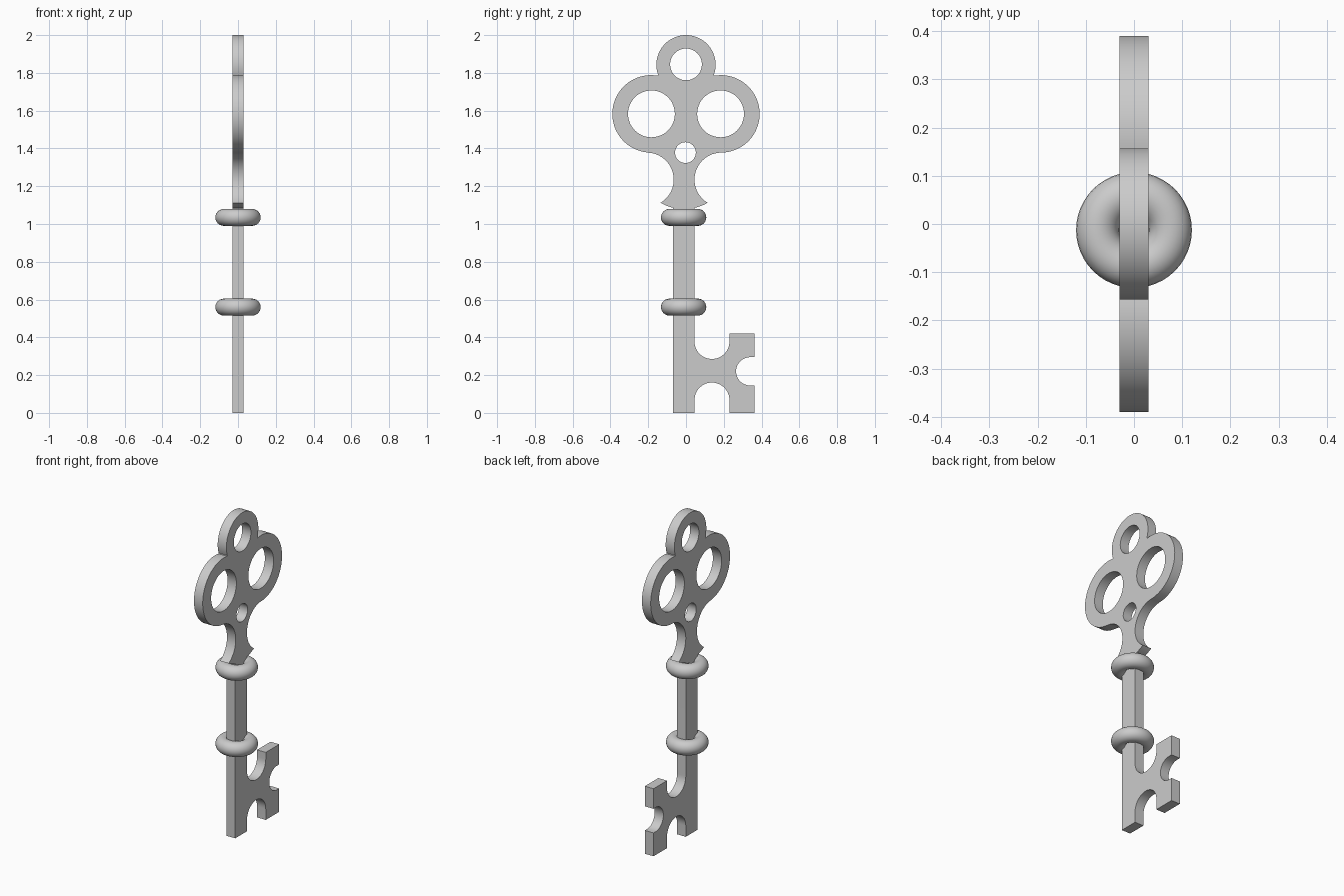
import bpy, bmesh, math
from mathutils import Matrix

if "Cube" in bpy.data.objects:
    bpy.data.objects.remove(bpy.data.objects["Cube"])

HALF = 0.03        # half thickness of the flat key
AXIS = -0.0125     # y of the shaft axis

metal = bpy.data.materials.new("grey metal")
metal.diffuse_color = (0.6, 0.6, 0.6, 1)
metal.use_nodes = True
metal.node_tree.nodes["Principled BSDF"].inputs["Base Color"].default_value = metal.diffuse_color


def arc(cy, cz, r, a0, a1, n=24):
    """Points (y, z) on an arc, angles in degrees."""
    angles = [math.radians(a0 + (a1 - a0) * i / n) for i in range(n + 1)]
    return [(cy + r * math.cos(a), cz + r * math.sin(a)) for a in angles]


def circle(cy, cz, r, n=48):
    return arc(cy, cz, r, 0, 360, n)[:-1]


def finish(ob):
    ob.data.materials.clear()
    ob.data.materials.append(metal)
    bpy.ops.object.select_all(action='DESELECT')
    ob.select_set(True)
    bpy.context.view_layer.objects.active = ob
    bpy.ops.object.shade_smooth_by_angle(angle=math.radians(30))


def plate(name, loops):
    """Extruded flat plate in the YZ plane; first loop is the outline, others are holes."""
    cu = bpy.data.curves.new(name + "_profile", 'CURVE')
    cu.dimensions = '2D'
    cu.fill_mode = 'BOTH'
    cu.extrude = HALF
    for pts in loops:
        sp = cu.splines.new('POLY')
        sp.points.add(len(pts) - 1)
        for p, (y, z) in zip(sp.points, pts):
            p.co = (y, z, 0, 1)
        sp.use_cyclic_u = True
    tmp = bpy.data.objects.new(name + "_profile", cu)
    bpy.context.collection.objects.link(tmp)
    dg = bpy.context.evaluated_depsgraph_get()
    me = bpy.data.meshes.new_from_object(tmp.evaluated_get(dg))
    bpy.data.objects.remove(tmp)
    bm = bmesh.new()
    bm.from_mesh(me)
    bmesh.ops.remove_doubles(bm, verts=bm.verts, dist=1e-5)
    bm.transform(Matrix(((0, 0, 1, 0), (1, 0, 0, 0), (0, 1, 0, 0), (0, 0, 0, 1))))
    bmesh.ops.recalc_face_normals(bm, faces=bm.faces)
    bm.to_mesh(me)
    bm.free()
    me.name = name
    ob = bpy.data.objects.new(name, me)
    bpy.context.collection.objects.link(ob)
    finish(ob)


# Bow: three-lobed handle with a flared neck, counter-clockwise from the foot
half = math.degrees(math.asin(0.1243 / 0.25))
bow = arc(-0.01, 1.329, 0.25, 270 - half, 270 + half, 16)[1:-1]
bow += arc(0.188, 1.235, 0.143, 239, 92)        # right neck curve
bow += arc(0.185, 1.583, 0.205, -89, 100, 40)   # right lobe
bow += arc(0, 1.843, 0.157, -20, 200, 40)       # top lobe
bow += arc(-0.185, 1.583, 0.205, 80, 264, 40)   # left lobe
bow += arc(-0.208, 1.235, 0.143, 88, -59)       # left neck curve
holes = [circle(0, 1.845, 0.084), circle(-0.183, 1.583, 0.124),
         circle(0.183, 1.583, 0.124), circle(-0.003, 1.378, 0.055)]
plate("bow", [bow] + holes)

# Shaft and bit: one plate, the bit cut by three round notches
left, right = AXIS - 0.0575, AXIS + 0.0575
notch_y, notch_r = right + 0.0925, 0.0925
blade = [(left, 0), (right, 0)]
blade += arc(notch_y, 0.068, notch_r, 180, 0)               # lower notch
blade += [(0.23, 0), (0.362, 0), (0.362, 0.145)]
blade += arc(0.34, 0.22, 0.075, 270, 90)                    # side notch
blade += [(0.362, 0.295), (0.362, 0.42), (0.23, 0.42)]
blade += arc(notch_y, 0.378, notch_r, 0, -180)              # upper notch
blade += [(right, 1.085), (left, 1.085)]
plate("shaft_and_bit", [blade])

# Collars around the shaft
for name, z in (("upper_collar", 1.035), ("lower_collar", 0.56)):
    bpy.ops.mesh.primitive_torus_add(location=(0, AXIS, z), major_radius=0.075,
                                     minor_radius=0.045, major_segments=48,
                                     minor_segments=24)
    collar = bpy.context.object
    collar.name = name
    finish(collar)
